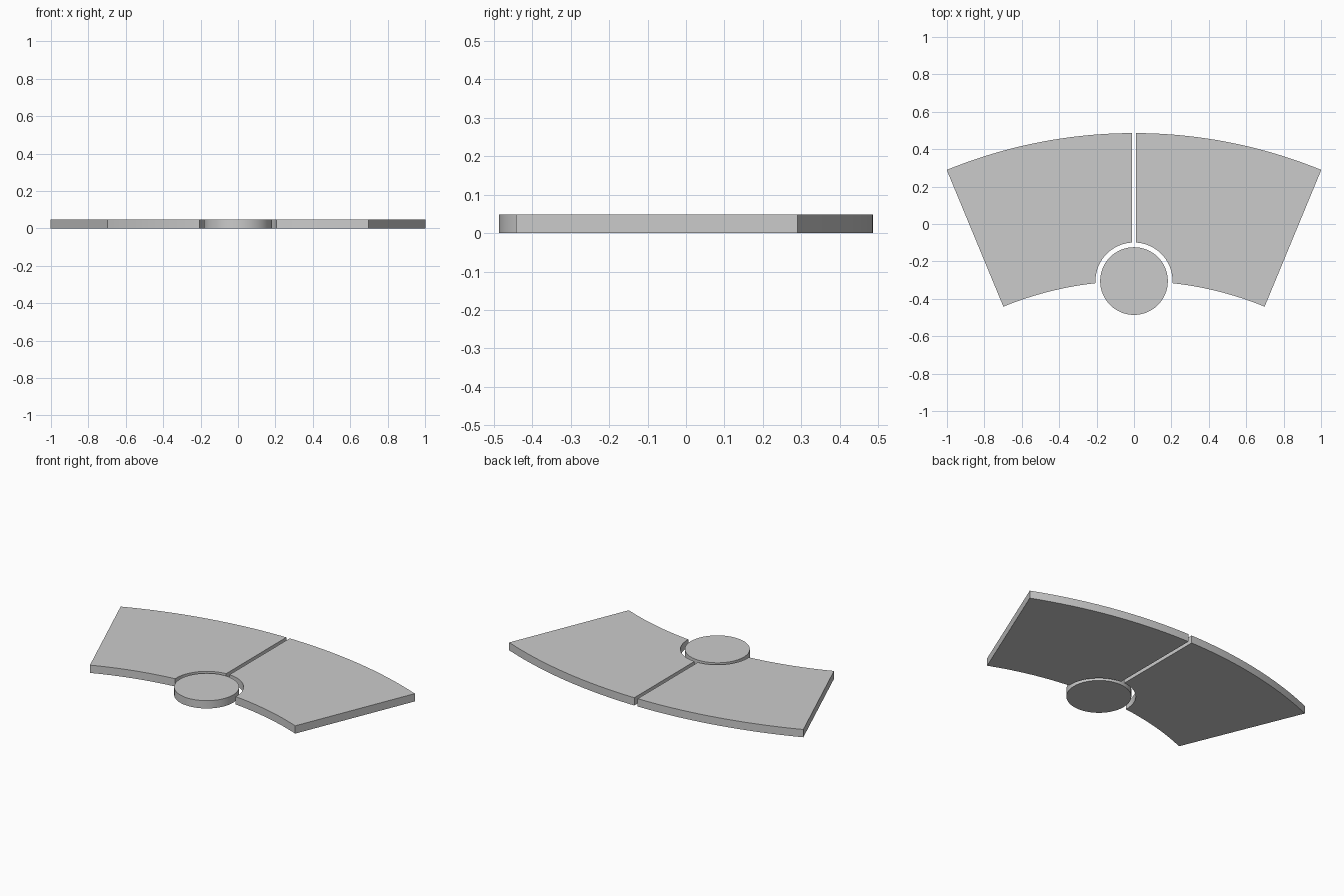
import bpy, bmesh
from math import sin, cos, pi, asin, atan2, radians

if "Cube" in bpy.data.objects:
    bpy.data.objects.remove(bpy.data.objects["Cube"])

H = 0.048                      # slab thickness
CY, R_OUT, R_IN = -2.158, 2.644, 1.853   # ring centre and radii
HALF, GAP = radians(22.5), 0.0115        # sector angle, edge inset
DISC_Y, DISC_R, NOTCH_R = -0.305, 0.181, 0.206


def slab(name, pts):
    """Extrude a closed outline upward from z = 0."""
    bm = bmesh.new()
    face = bm.faces.new([bm.verts.new((x, y, 0)) for x, y in pts])
    ext = bmesh.ops.extrude_face_region(bm, geom=[face], use_keep_orig=True)
    top = [g for g in ext["geom"] if isinstance(g, bmesh.types.BMVert)]
    bmesh.ops.translate(bm, verts=top, vec=(0, 0, H))
    bmesh.ops.recalc_face_normals(bm, faces=bm.faces)
    me = bpy.data.meshes.new(name)
    bm.to_mesh(me)
    bm.free()
    ob = bpy.data.objects.new(name, me)
    bpy.context.collection.objects.link(ob)
    bpy.ops.object.select_all(action='DESELECT')
    ob.select_set(True)
    bpy.context.view_layer.objects.active = ob
    bpy.ops.object.shade_smooth_by_angle(angle=radians(30))
    return ob


def arc(cy, r, a0, a1, n):
    """Points on a circle around (0, cy); angle measured from +y toward +x."""
    return [(r * sin(a), cy + r * cos(a))
            for a in (a0 + (a1 - a0) * i / n for i in range(n + 1))]


# Half panel outline: outer arc, straight side, inner arc, round notch
d = DISC_Y - CY
a_cut = 2 * asin(NOTCH_R / (2 * R_IN)) if abs(d - R_IN) < 1e-6 else NOTCH_R / R_IN
end = (R_IN * sin(a_cut), CY + R_IN * cos(a_cut))
notch_a = atan2(end[0], end[1] - DISC_Y)
outline = (arc(CY, R_OUT, asin(GAP / R_OUT), HALF - asin(GAP / R_OUT), 32)
           + arc(CY, R_IN, HALF - asin(GAP / R_IN), a_cut, 24)
           + arc(DISC_Y, NOTCH_R, notch_a, asin(GAP / NOTCH_R), 24)[1:])

slab("panel_right", outline)
slab("panel_left", [(-x, y) for x, y in outline])

# Round centre disc
slab("centre_disc", arc(DISC_Y, DISC_R, 0, 2 * pi, 64)[:-1])
